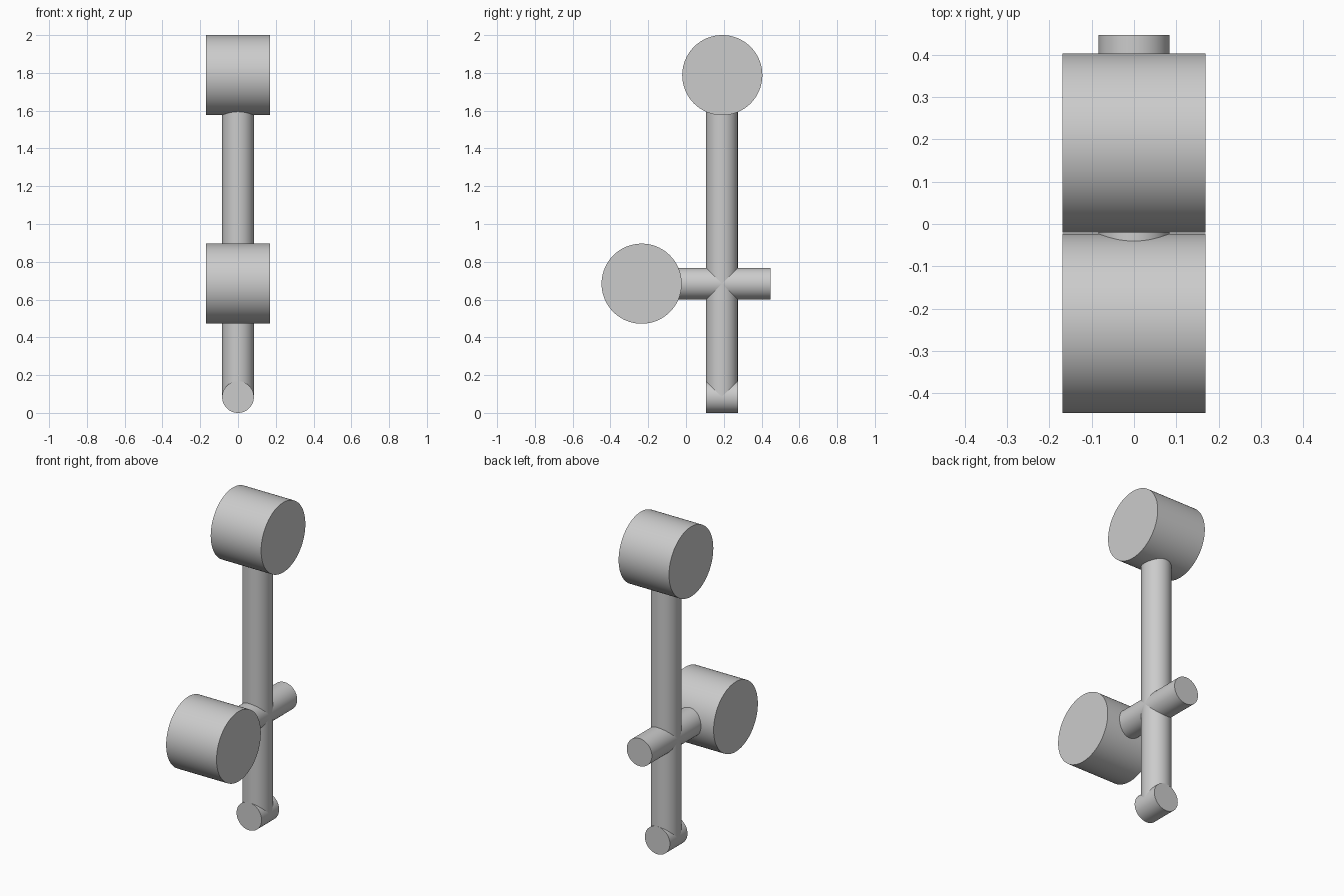
import bpy
import math

if "Cube" in bpy.data.objects:
    bpy.data.objects.remove(bpy.data.objects["Cube"])

grey = bpy.data.materials.new("light grey")
grey.diffuse_color = (0.6, 0.6, 0.6, 1)
grey.use_nodes = True
grey.node_tree.nodes["Principled BSDF"].inputs["Base Color"].default_value = grey.diffuse_color

ROTATION = {"x": (0, math.pi / 2, 0), "y": (math.pi / 2, 0, 0), "z": (0, 0, 0)}


def cylinder(name, axis, centre, radius, length):
    bpy.ops.mesh.primitive_cylinder_add(vertices=96, radius=radius, depth=length,
                                        location=centre, rotation=ROTATION[axis])
    ob = bpy.context.object
    ob.name = name
    ob.data.materials.append(grey)
    bpy.ops.object.transform_apply(location=False, rotation=True, scale=True)
    bpy.ops.object.shade_smooth_by_angle(angle=math.radians(30))
    return ob


ROD = 0.084     # rod radius
DRUM = 0.212    # drum radius
POST_Y = 0.19
ARM_Z = 0.684
TOP_Z = 2 - DRUM

# Upright post, ending inside the foot and the top drum
cylinder("post", "z", (0, POST_Y, (ROD + TOP_Z) / 2), ROD, TOP_Z - ROD)

# Short foot lying along y
cylinder("foot", "y", (0, POST_Y, ROD), ROD, 2 * ROD)

# Cross arm through the post, ending inside the front drum
cylinder("cross_arm", "y", (0, (0.447 - 0.235) / 2, ARM_Z), ROD, 0.447 + 0.235)

# Two wide drums lying along x
cylinder("top_drum", "x", (0, POST_Y + 0.002, TOP_Z), DRUM, 0.338)
cylinder("front_drum", "x", (0, -0.235, ARM_Z), DRUM, 0.338)
